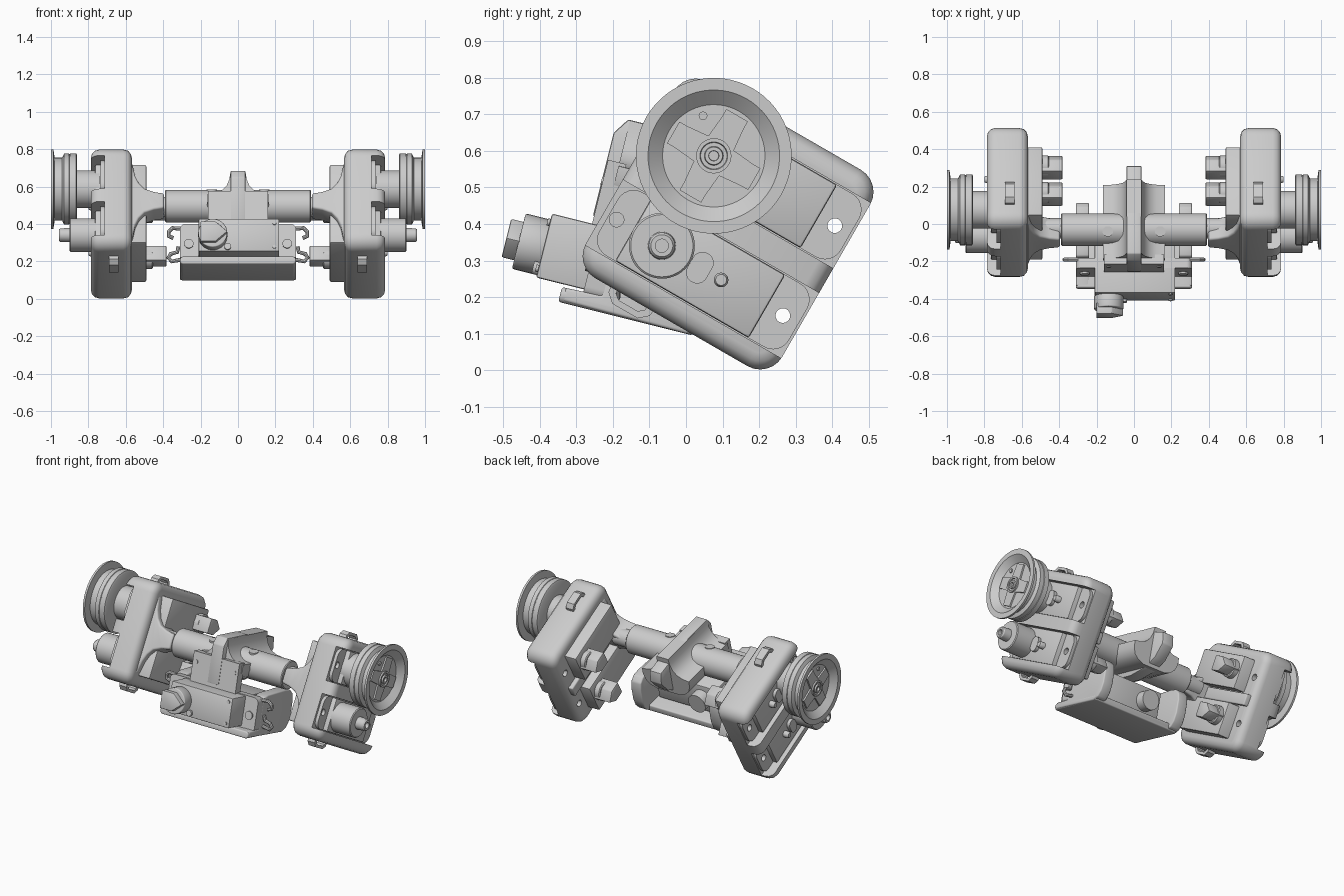
import bpy, bmesh
from math import cos, sin, pi, radians
from mathutils import Matrix

if "Cube" in bpy.data.objects:
    bpy.data.objects.remove(bpy.data.objects["Cube"])

# Two tilted working frames: (x, a, b) with a pointing back-down and b up
SIDE = Matrix.Translation((0, 0.115, 0.40)) @ Matrix.Rotation(radians(-30), 4, 'X')
MID = Matrix.Translation((0, 0, 0.10)) @ Matrix.Rotation(radians(-14), 4, 'X')
cutters = []


def make(name, bm, frame, bevel=0, seg=3, cuts=(), mirror=True):
    bmesh.ops.recalc_face_normals(bm, faces=bm.faces)
    bm.transform(frame)
    me = bpy.data.meshes.new(name)
    bm.to_mesh(me)
    bm.free()
    ob = bpy.data.objects.new(name, me)
    bpy.context.collection.objects.link(ob)
    if bevel:
        m = ob.modifiers.new("round", 'BEVEL')
        m.width, m.segments, m.use_clamp_overlap = bevel, seg, False
    for c in cuts:
        ob.modifiers.new("cut", 'BOOLEAN').object = c
        ob.modifiers[-1].operation = 'DIFFERENCE'
    if mirror:
        ob.modifiers.new("mirror", 'MIRROR').use_mirror_merge = False
    return ob


def prism(name, pts, axis, lo, hi, frame, **kw):
    """Extrude a 2D outline along x (pts=a,b), a (pts=x,b)."""
    bm = bmesh.new()
    put = (lambda t, p: (t, p[0], p[1])) if axis == 'x' else (lambda t, p: (p[0], t, p[1]))
    r = [[bm.verts.new(put(t, p)) for p in pts] for t in (lo, hi)]
    bm.faces.new(r[0])
    bm.faces.new(r[1])
    n = len(pts)
    for i in range(n):
        j = (i + 1) % n
        bm.faces.new((r[0][i], r[0][j], r[1][j], r[1][i]))
    return make(name, bm, frame, **kw)


def lathe(name, prof, a, b, frame, n=48, **kw):
    """Revolve (x, radius) points about an x-parallel axis through (a, b)."""
    bm = bmesh.new()
    rings = [[bm.verts.new((x, a + r * cos(2 * pi * i / n), b + r * sin(2 * pi * i / n)))
              for i in range(n)] for x, r in prof]
    for p, q in zip(rings, rings[1:]):
        for i in range(n):
            j = (i + 1) % n
            bm.faces.new((p[i], p[j], q[j], q[i]))
    bm.faces.new(rings[0])
    bm.faces.new(rings[-1])
    return make(name, bm, frame, **kw)


def rect(a0, a1, b0, b1, r=0, n=6):
    if not r:
        return [(a0, b0), (a1, b0), (a1, b1), (a0, b1)]
    cs = ((a1 - r, b1 - r), (a0 + r, b1 - r), (a0 + r, b0 + r), (a1 - r, b0 + r))
    return [(c[0] + r * cos(pi / 2 * (k + i / n)), c[1] + r * sin(pi / 2 * (k + i / n)))
            for k, c in enumerate(cs) for i in range(n + 1)]


def disc(a, b, r, n=32):
    return [(a + r * cos(2 * pi * i / n), b + r * sin(2 * pi * i / n)) for i in range(n)]


def house(a, b, s):
    return [(a - s * .8, b - s * .65), (a + s * .2, b - s * .65), (a + s * .95, b),
            (a + s * .2, b + s * .65), (a - s * .8, b + s * .65)]


def cutter(pts, lo, hi):
    ob = prism("cutter", pts, 'x', lo, hi, SIDE, mirror=False)
    ob.hide_render = True
    cutters.append(ob)
    return ob


# Side housings with two servo pockets and through holes
SA, SB = -0.127, 0.142          # servo shaft position in the side frame
cuts = []
for s in (-1, 1):
    cuts.append(cutter(rect(-.4, .4, s * SB - .103, s * SB + .103), .715, .9))
    cuts.append(cutter(disc(.255, s * SB, .02), .5, .9))
prism("side_housing", rect(-.31, .31, -.31, .31, .07), 'x', .567, .787, SIDE, bevel=.045, cuts=cuts)

for s, tag in ((1, "upper"), (-1, "lower")):
    b = s * SB
    # servo body, ears with screw holes, rear knob
    hole = [cutter(disc(.255, b, .02), .6, .8), cutter(disc(SA - .143, b, .02), .69, .8)]
    prism(tag + "_servo_ears", rect(-.295, .303, b - .1, b + .1, .05), 'x', .70, .735, SIDE, cuts=hole)
    prism(tag + "_servo_body", rect(SA - .09, .205, b - .1, b + .1), 'x', .49, .765, SIDE, bevel=.008, seg=2)
    lathe(tag + "_knob_base", [(.50, .058), (.46, .058), (.455, .052)], .135, b + .01, SIDE)
    prism(tag + "_knob_grip", house(.135, b + .01, .07), 'x', .382, .495, SIDE, bevel=.006, seg=2)
    # small bosses on the outer face
    lathe(tag + "_boss", [(.75, .02), (.79, .02), (.80, .015)], .06, b, SIDE, n=24)
    prism(tag + "_slot_boss", rect(SA + .09, SA + .15, b - .045, b + .045, .029), 'x', .75, .785, SIDE)
    # loop tabs on the top and bottom of the housing
    arch = [(-.195, .29), (-.19, .325), (-.165, .347), (-.085, .347), (-.06, .325), (-.055, .29),
            (-.075, .29), (-.08, .318), (-.095, .33), (-.155, .33), (-.17, .318), (-.175, .29)]
    prism(tag + "_loop_tab", [(p, s * q) for p, q in arch], 'x', .64, .69, SIDE)

# Lower output shaft
lathe("lower_output", [(.74, .09), (.895, .09), (.90, .085), (.90, .038), (.95, .036), (.958, .03),
                       (.958, .018), (.93, .018)], SA, -SB, SIDE)

# Wheels with grooved rim, dished face and cross shaped horn
lathe("wheel_hub", [(.74, .10), (.865, .10)], SA, SB, SIDE)
lathe("wheel", [(.86, .06), (.86, .18), (.865, .19), (.897, .19), (.899, .187), (.902, .187), (.904, .19),
                (.93, .19), (.94, .168), (.98, .168), (.987, .213), (1.0, .213), (1.0, .18),
                (.965, .14), (.965, .05)], SA, SB, SIDE, n=64)
cross = []
for k in range(4):
    for p, q in ((.04, -.04), (.105, -.034), (.128, -.034), (.128, .034), (.105, .034)):
        c, d = cos(k * pi / 2), sin(k * pi / 2)
        cross.append((SA + p * c - q * d, SB + p * d + q * c))
prism("wheel_horn", cross, 'x', .955, .975, SIDE)
lathe("wheel_nut", [(.96, .048), (.985, .048), (.985, .038), (.978, .036), (.978, .026), (.988, .024),
                    (.988, .014), (.97, .013)], SA, SB, SIDE)
prism("wheel_screw", disc(SA - .08, SB + .08, .012, 12), 'x', .96, .972, SIDE)

# Flared arms joining the housings to the axle
half = [(.395, .045), (.45, .055), (.50, .075), (.53, .11), (.55, .155), (.565, .23), (.60, .25)]
prism("flared_arm", half + [(x, -b) for x, b in reversed(half)], 'a', -.255, -.125, SIDE, bevel=.012)
prism("arm_rib", rect(-.2, .28, -.035, .035), 'x', .54, .60, SIDE, bevel=.008)
lathe("axle_rod", [(.36, .054), (.50, .054)], -.165, .01, SIDE)

# Axle tubes with screws
lathe("axle_tube", [(.05, .087), (.385, .087), (.39, .082), (.39, .05), (.37, .05)], -.125, .376, MID)
for sx, tag in ((1, "right"), (-1, "left")):
    prism("tube_screw_" + tag, disc(0, 0, .028, 24), 'x', -.006, .006,
          Matrix.Translation((.14 * sx, -.04, .579)) @ Matrix.Rotation(pi / 2, 4, 'Y'), mirror=False)

# Central saddle, spine and front plate
wing = [(.04, .525), (.046, .485), (.06, .45), (.085, .422), (.12, .406), (.165, .40),
        (.165, .36), (.15, .32), (.12, .295), (.08, .28)]
prism("saddle", wing + [(-x, q) for x, q in reversed(wing)], 'a', -.29, .115, MID, mirror=False)
spine = [(-.325, .25), (-.325, .485), (-.295, .53), (-.10, .53), (.05, .505), (.20, .48),
         (.212, .41), (.16, .33), (.08, .28), (-.05, .25)]
prism("spine", spine, 'x', -.04, .04, MID, bevel=.006, seg=2, mirror=False)
prism("front_plate", rect(-.16, .16, .2, .41), 'a', -.322, -.27, MID, mirror=False)
prism("plate_screw", disc(.135, .35, .012, 16), 'a', -.326, -.31, MID)

# Lower tray with rounded side cheeks and servo mount
prism("tray_floor", rect(-.31, .31, 0, .042, .018), 'a', -.36, .02, MID, bevel=.008, mirror=False)
cheek = [(-.35, .005), (0, 0), (.035, .015), (.06, .05), (.072, .10), (.072, .18), (.06, .225), (.03, .25),
         (-.02, .255), (-.2, .245), (-.235, .235), (-.25, .2), (-.25, .045), (-.35, .042)]
prism("tray_cheek", cheek, 'x', .24, .31, MID, bevel=.008)
prism("servo_mount", rect(-.31, .31, .03, .235, .03), 'a', -.30, -.245, MID, mirror=False)
prism("mount_screw", disc(.263, .125, .025, 24), 'a', -.31, -.28, MID)

# Front servo with selector knob
prism("front_servo", rect(-.21, .22, .05, .23), 'a', -.435, -.06, MID, bevel=.006, seg=2, mirror=False)
prism("front_knob_base", disc(-.135, .135, .078), 'a', -.505, -.43, MID, bevel=.006, mirror=False)
prism("front_knob_grip", house(-.135, .135, .083), 'a', -.54, -.48, MID, bevel=.005, seg=2, mirror=False)
prism("front_servo_pin", disc(-.055, .075, .018, 20), 'a', -.45, -.43, MID, mirror=False)
prism("front_servo_rear_boss", disc(-.10, .14, .06), 'a', -.07, .0, MID, mirror=False)
for q in (.075, .205):
    prism("front_servo_screw", disc(.195, q, .01, 12), 'a', -.442, -.43, MID, mirror=False)

# Cable hooks on both sides of the tray
for name, path in (("upper_hook", [(.30, .375), (.35, .378), (.37, .36), (.37, .335), (.345, .325)]),
                   ("lower_hook", [(.30, .21), (.355, .20), (.372, .22), (.36, .24), (.325, .25), (.318, .28)])):
    cu = bpy.data.curves.new(name, 'CURVE')
    cu.dimensions, cu.bevel_depth, cu.bevel_resolution, cu.use_fill_caps = '3D', .011, 2, True
    for sx in (1, -1):
        sp = cu.splines.new('POLY')
        sp.points.add(len(path) - 1)
        for pt, (x, z) in zip(sp.points, path):
            pt.co = (sx * x, -.19, z, 1)
    bpy.context.collection.objects.link(bpy.data.objects.new(name, cu))

# Bake modifiers, drop cutters, shade
bpy.context.view_layer.update()
parts = [o for o in bpy.context.scene.objects if o not in cutters]
for o in bpy.context.scene.objects:
    o.select_set(o in parts)
bpy.context.view_layer.objects.active = parts[0]
bpy.ops.object.convert(target='MESH')
bpy.ops.object.shade_smooth_by_angle(angle=radians(32))
for c in cutters:
    bpy.data.objects.remove(c)
